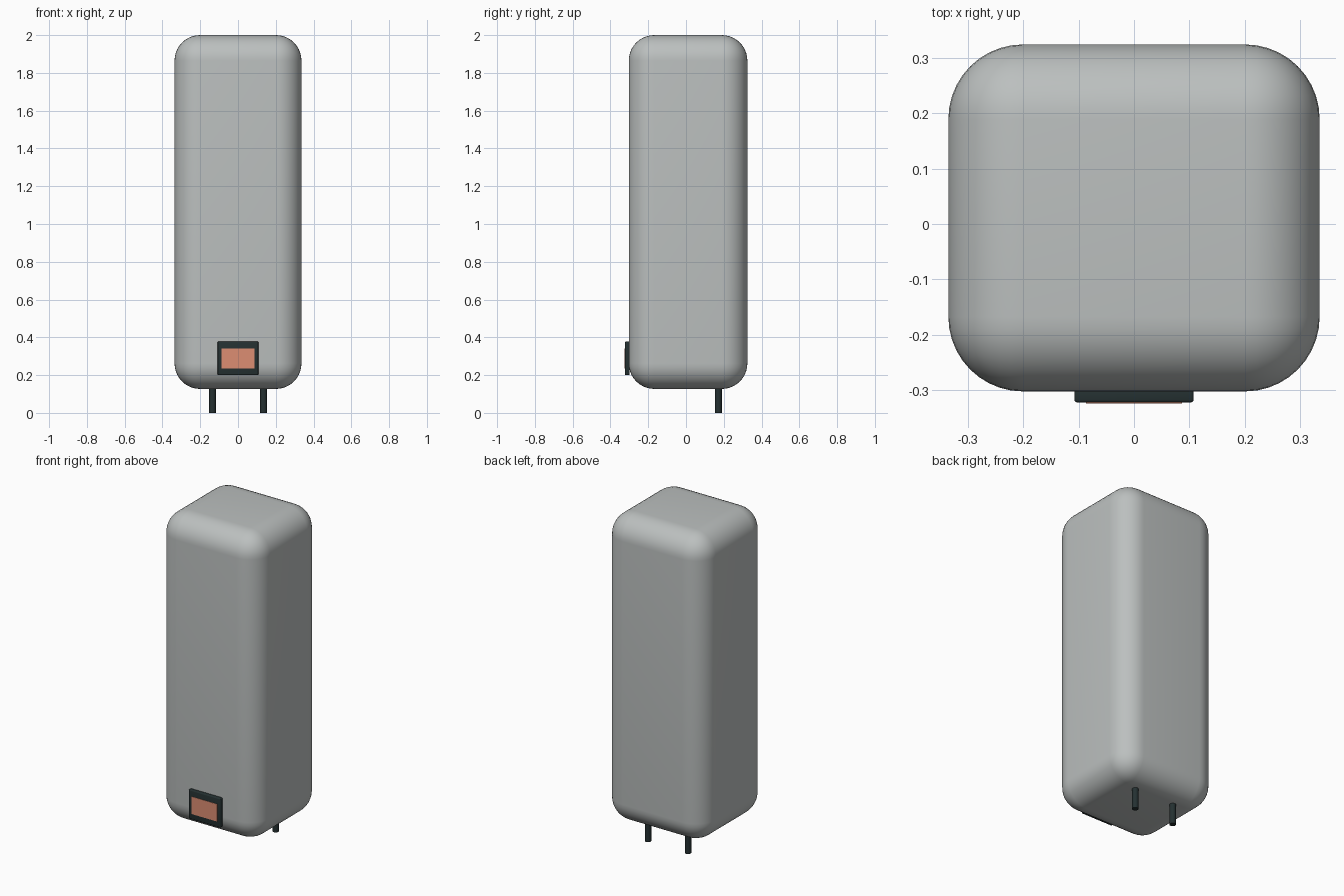
import bpy
import bmesh
import math
from mathutils import Matrix, Vector

if "Cube" in bpy.data.objects:
    bpy.data.objects.remove(bpy.data.objects["Cube"], do_unlink=True)


def material(name, colour):
    mat = bpy.data.materials.new(name)
    mat.use_nodes = True
    mat.diffuse_color = (*colour, 1)
    mat.node_tree.nodes["Principled BSDF"].inputs["Base Color"].default_value = (*colour, 1)
    return mat


grey = material("warm grey", (0.50, 0.525, 0.52))
dark = material("dark slate", (0.018, 0.03, 0.031))
copper = material("copper orange", (0.72, 0.27, 0.17))


def finish(name, bm, mat):
    mesh = bpy.data.meshes.new(name)
    bm.to_mesh(mesh)
    bm.free()
    mesh.materials.append(mat)
    obj = bpy.data.objects.new(name, mesh)
    bpy.context.collection.objects.link(obj)
    bpy.ops.object.select_all(action="DESELECT")
    bpy.context.view_layer.objects.active = obj
    obj.select_set(True)
    bpy.ops.object.shade_smooth_by_angle(angle=math.radians(35))
    return obj


def box(name, low, high, mat, radius=0, segments=1):
    """Box between two corners, with optional rounded edges."""
    low, high = Vector(low), Vector(high)
    bm = bmesh.new()
    bmesh.ops.create_cube(bm, size=1)
    bmesh.ops.scale(bm, vec=high - low, verts=bm.verts)
    bmesh.ops.translate(bm, vec=(low + high) / 2, verts=bm.verts)
    if radius:
        bmesh.ops.bevel(bm, geom=bm.edges[:], offset=radius, segments=segments,
                        profile=0.5, affect="EDGES")
    return finish(name, bm, mat)


# Rounded main body
box("body", (-0.336, -0.303, 0.127), (0.336, 0.325, 2), grey, 0.135, 10)

# Display frame and its screen on the lower front
box("display_frame", (-0.108, -0.323, 0.2), (0.108, -0.298, 0.378), dark, 0.005, 3)
box("display_screen", (-0.087, -0.325, 0.235), (0.087, -0.321, 0.341), copper)

# Round pins under the back
for side, x in (("right", -0.135), ("left", 0.135)):
    bm = bmesh.new()
    bmesh.ops.create_cone(bm, cap_ends=True, segments=24, radius1=0.018, radius2=0.018,
                          depth=0.15, matrix=Matrix.Translation((x, 0.172, 0.075)))
    finish(side + "_pin", bm, dark)
